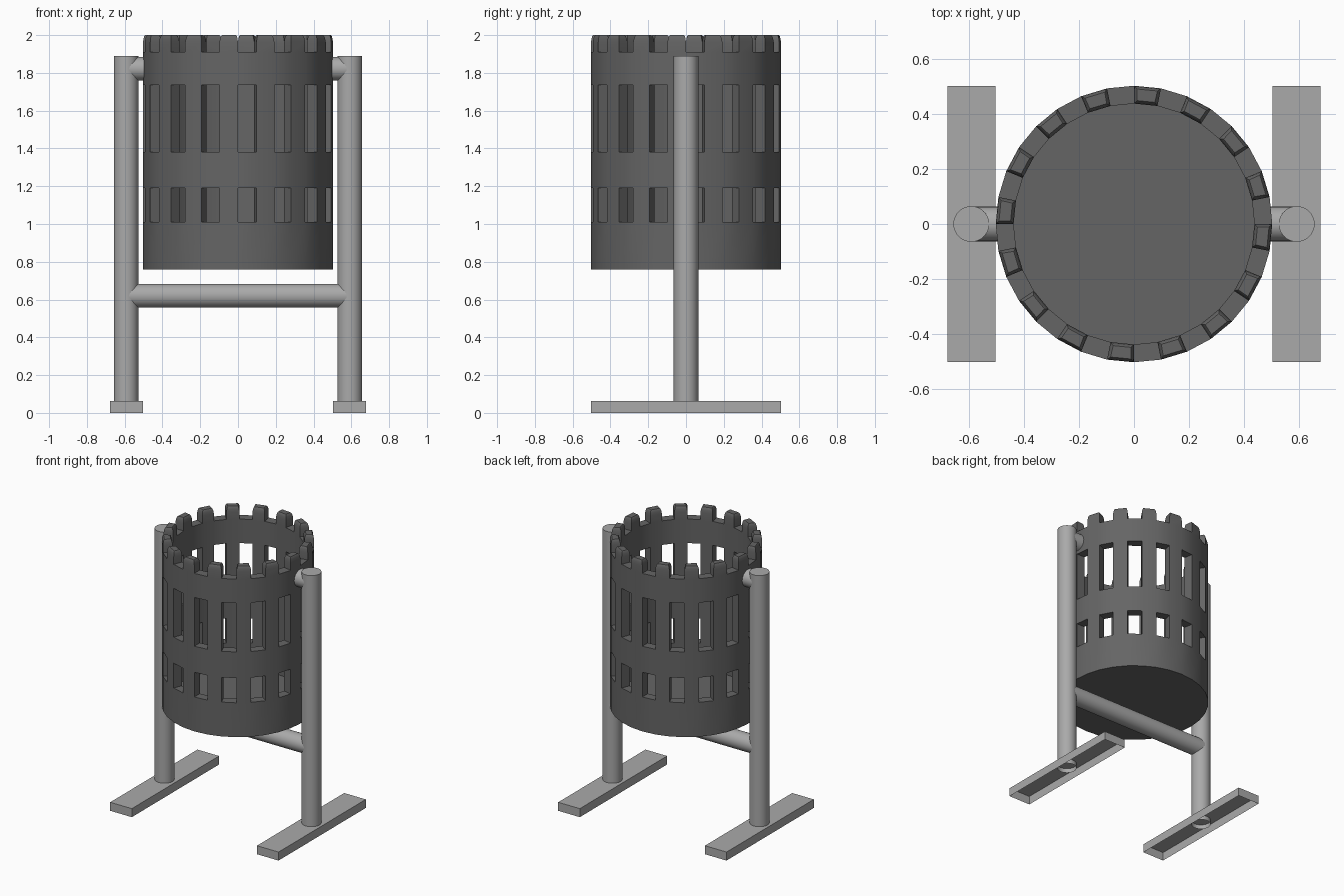
import bpy, bmesh, math
from mathutils import Matrix

if "Cube" in bpy.data.objects:
    bpy.data.objects.remove(bpy.data.objects["Cube"])

N = 32                      # sides of the basket
R_OUT, R_IN = 0.503, 0.438
LEVELS = [0.76, 1.01, 1.19, 1.38, 1.735, 1.91, 1.962]
FLOOR_Z = 0.82


def material(name, v):
    m = bpy.data.materials.new(name)
    m.diffuse_color = (v, v, v, 1)
    m.use_nodes = True
    m.node_tree.nodes["Principled BSDF"].inputs["Base Color"].default_value = m.diffuse_color
    return m


def finish(bm, name, mat, normals=True):
    if normals:
        bmesh.ops.recalc_face_normals(bm, faces=bm.faces)
    me = bpy.data.meshes.new(name)
    bm.to_mesh(me)
    bm.free()
    ob = bpy.data.objects.new(name, me)
    bpy.context.collection.objects.link(ob)
    me.materials.append(mat)
    bpy.ops.object.select_all(action='DESELECT')
    ob.select_set(True)
    bpy.context.view_layer.objects.active = ob
    bpy.ops.object.shade_smooth_by_angle(angle=math.radians(25))
    return ob


dark = material("dark_grey", 0.13)
light = material("light_grey", 0.4)

# Basket: wall cells on a ring grid, with windows and teeth on alternating sides
bm = bmesh.new()
grid = {}
for i in range(N):
    a = 2 * math.pi * i / N
    for k, z in enumerate(LEVELS):
        for s, r in enumerate((R_OUT, R_IN)):
            zz = FLOOR_Z if (k == 0 and s) else z
            grid[i, k, s] = bm.verts.new((r * math.cos(a), r * math.sin(a), zz))


def solid(i, k):
    if k in (1, 3):
        return i % 2 == 1
    return i % 2 == 1 if k == 5 else 0 <= k < 5


def quad(*keys):
    return bm.faces.new([grid[i % N, k, s] for i, k, s in keys])


tooth_tops = []
for i in range(N):
    for k in range(6):
        if not solid(i, k):
            continue
        for s in (0, 1):
            quad((i, k, s), (i + 1, k, s), (i + 1, k + 1, s), (i, k + 1, s))
        for d, j in ((-1, i), (1, i + 1)):
            if not solid(i + d, k):
                quad((j, k, 0), (j, k, 1), (j, k + 1, 1), (j, k + 1, 0))
        for d, h in ((-1, k), (1, k + 1)):
            if h > 0 and not solid(i, k + d):
                f = quad((i, h, 0), (i + 1, h, 0), (i + 1, h, 1), (i, h, 1))
                if h == 6:
                    tooth_tops.append(f)
for s in (0, 1):            # underside and inside floor
    bm.faces.new([grid[i, 0, s] for i in range(N)])
bmesh.ops.recalc_face_normals(bm, faces=bm.faces)
# Rounded tops of the teeth
for t, d in ((0.004, 0.02), (0.005, 0.012), (0.007, 0.006)):
    bmesh.ops.inset_individual(bm, faces=tooth_tops, thickness=t, depth=d)
finish(bm, "basket", dark)


def tube(name, r, length, loc, along_x=False, open_bottom=False):
    bm = bmesh.new()
    bmesh.ops.create_cone(bm, cap_ends=True, segments=32, radius1=r, radius2=r, depth=length)
    if open_bottom:
        low = [f for f in bm.faces if f.normal.z < -0.9]
        bmesh.ops.delete(bm, geom=low, context='FACES_ONLY')
    if along_x:
        bm.transform(Matrix.Rotation(math.pi / 2, 4, 'Y'))
    bm.transform(Matrix.Translation(loc))
    return finish(bm, name, light, False)


# Stand: posts, pivots and hollow feet on both sides
for side, x in (("left", -1), ("right", 1)):
    tube(side + "_post", 0.065, 1.86, (x * 0.592, 0, 0.96), open_bottom=True)
    tube(side + "_pivot", 0.063, 0.11, (x * 0.537, 0, 1.822), along_x=True)
    bm = bmesh.new()
    bmesh.ops.create_cube(bm, size=1)
    low = [f for f in bm.faces if f.normal.z < -0.9]
    bmesh.ops.delete(bm, geom=low, context='FACES_ONLY')
    bm.transform(Matrix.Translation((x * 0.591, 0, 0.031)) @ Matrix.Diagonal((0.174, 1.004, 0.062, 1)))
    finish(bm, side + "_foot", light, False)

# Crossbar under the basket
tube("crossbar", 0.063, 1.184, (0, 0, 0.62), along_x=True)
